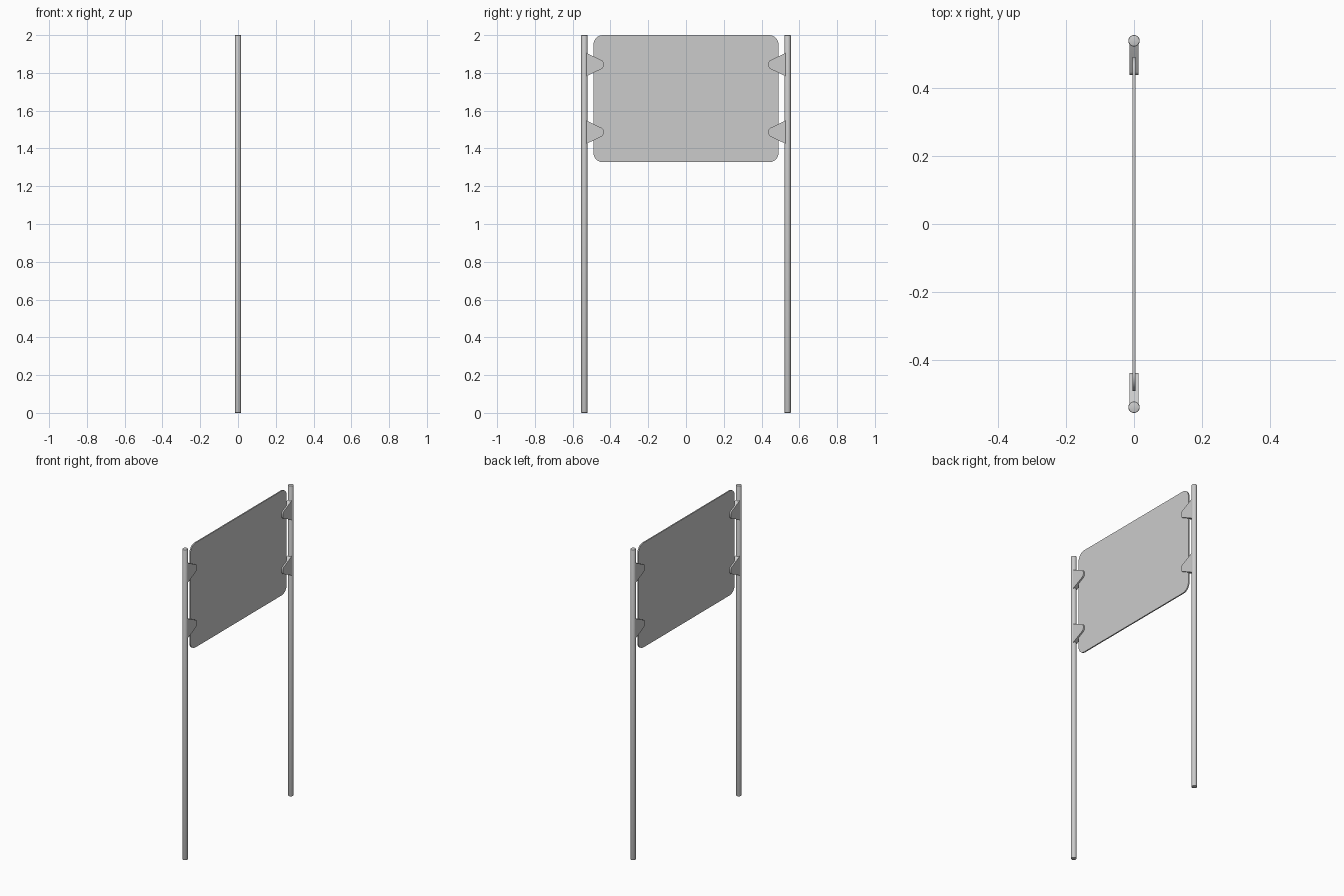
import bpy, bmesh

if "Cube" in bpy.data.objects:
    bpy.data.objects.remove(bpy.data.objects["Cube"])

POST_Y, POST_R = 0.538, 0.0168


def finish(bm, name):
    bmesh.ops.recalc_face_normals(bm, faces=bm.faces)
    mesh = bpy.data.meshes.new(name)
    bm.to_mesh(mesh)
    bm.free()
    ob = bpy.data.objects.new(name, mesh)
    bpy.context.collection.objects.link(ob)
    bpy.ops.object.select_all(action='DESELECT')
    ob.select_set(True)
    bpy.context.view_layer.objects.active = ob
    bpy.ops.object.shade_smooth_by_angle(angle=0.6)
    return ob


def plate(name, outline, thickness, radius, segments, rounded):
    """Extrude a y/z outline along x and round the chosen corners."""
    bm = bmesh.new()
    face = bm.faces.new([bm.verts.new((-thickness / 2, y, z)) for y, z in outline])
    ext = bmesh.ops.extrude_face_region(bm, geom=[face], use_keep_orig=True)
    moved = [g for g in ext["geom"] if isinstance(g, bmesh.types.BMVert)]
    bmesh.ops.translate(bm, vec=(thickness, 0, 0), verts=moved)
    corners = [e for e in bm.edges
               if abs(e.verts[0].co.x - e.verts[1].co.x) > thickness / 2
               and rounded(e.verts[0].co)]
    bmesh.ops.bevel(bm, geom=corners, offset=radius, offset_type='OFFSET',
                    segments=segments, profile=0.5, affect='EDGES')
    return finish(bm, name)


# Sign board with rounded corners
plate("sign_panel", [(-0.49, 1.327), (0.49, 1.327), (0.49, 2.0), (-0.49, 2.0)],
      0.008, 0.05, 8, lambda co: True)

for side, label in ((-1, "left"), (1, "right")):
    # Round post with a softened rim
    bm = bmesh.new()
    bmesh.ops.create_cone(bm, cap_ends=True, segments=20,
                          radius1=POST_R, radius2=POST_R, depth=2.0)
    bmesh.ops.translate(bm, vec=(0, side * POST_Y, 1.0), verts=bm.verts)
    rims = [e for e in bm.edges if abs(e.verts[0].co.z - e.verts[1].co.z) < 0.01]
    bmesh.ops.bevel(bm, geom=rims, offset=0.003, offset_type='OFFSET',
                    segments=2, profile=0.5, affect='EDGES')
    finish(bm, f"{label}_post")

    # Tapered brackets gripping the board
    for z, level in ((1.844, "upper"), (1.486, "lower")):
        outline = [(side * 0.53, z - 0.063), (side * 0.437, z - 0.018),
                   (side * 0.437, z + 0.018), (side * 0.53, z + 0.063)]
        plate(f"{label}_{level}_bracket", outline, 0.027, 0.01, 3,
              lambda co: abs(co.y) < 0.5)
